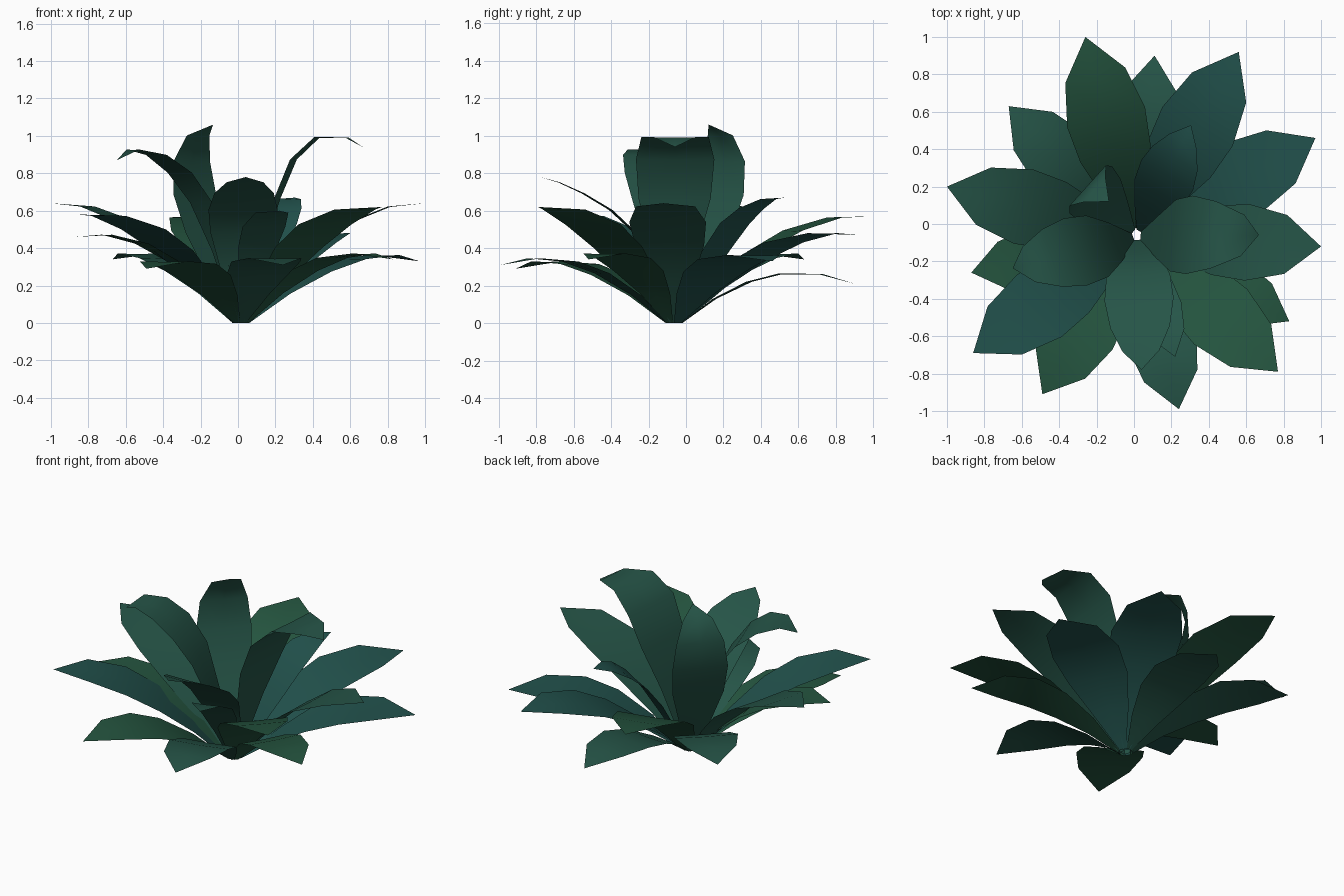
import bpy, bmesh, math

if "Cube" in bpy.data.objects:
    bpy.data.objects.remove(bpy.data.objects["Cube"])

def material(name, col):
    m = bpy.data.materials.new(name)
    m.diffuse_color = (*col, 1)
    m.use_nodes = True
    m.node_tree.nodes["Principled BSDF"].inputs["Base Color"].default_value = m.diffuse_color
    return m

TEAL = material("teal_green", (0.019, 0.09, 0.064))
GREEN = material("leaf_green", (0.018, 0.09, 0.05))
BLUE = material("blue_green", (0.016, 0.085, 0.074))

# half-width of the blade along its length, relative to the widest point
OUTER_W = (0.10, 0.55, 0.90, 1.0, 0.77, 0.0)
INNER_W = (0.12, 0.58, 0.92, 1.0, 0.86, 0.53, 0.0)
STEPS = (0.0, 0.19, 0.39, 0.58, 0.8, 1.0)
BASE = (0.015, -0.065)      # the crown sits slightly in front of the centre

def leaf(name, azimuth, facing, path, widths, half, mat, fold=0.004):
    """Pointed blade following (radius, height) path, drawn towards BASE at its foot."""
    ux, uy = math.cos(azimuth), math.sin(azimuth)
    sx, sy = -math.sin(facing), math.cos(facing)
    reach = path[-1][0] if len(path) == 6 else None
    bm = bmesh.new()
    rows = []
    for i, (r, z) in enumerate(path):
        w = half * widths[i]
        pull = 1 - (r / reach if reach else i / (len(path) - 1))
        cx, cy = ux * r + BASE[0] * pull, uy * r + BASE[1] * pull
        offs = (-w, 0, w) if w else (0,)
        f = 0 if i == 0 else fold * widths[i]
        rows.append([bm.verts.new((cx + sx * o, cy + sy * o, z + (f if o else 0)))
                     for o in offs])
    for a, b in zip(rows, rows[1:]):
        for k in range(2):
            if len(b) == 1:
                bm.faces.new((a[k], b[0], a[k + 1]))
            else:
                bm.faces.new((a[k], b[k], b[k + 1], a[k + 1]))
    bmesh.ops.recalc_face_normals(bm, faces=bm.faces)
    if sum(f.normal.z for f in bm.faces) < 0:
        bmesh.ops.reverse_faces(bm, faces=bm.faces)
    for f in bm.faces:
        f.smooth = True
    me = bpy.data.meshes.new(name)
    bm.to_mesh(me)
    bm.free()
    me.materials.append(mat)
    ob = bpy.data.objects.new(name, me)
    bpy.context.collection.objects.link(ob)
    return ob

def arched(reach, tip_z):
    """Outward arching path ending at the given reach and height."""
    h = 0.13 + 0.06 * tip_z
    return [(0.04 + (reach - 0.04) * u, tip_z * u + 4 * h * u * (1 - u)) for u in STEPS]

# outer spreading leaves: tip x, y, z, half width, colour
outer = [
    (-0.26, 1.00, 0.57, 0.215, GREEN),
    (0.11, 0.90, 0.21, 0.18, TEAL),
    (0.56, 0.92, 0.47, 0.215, BLUE),
    (0.97, 0.46, 0.33, 0.21, BLUE),
    (1.00, -0.12, 0.64, 0.205, TEAL),
    (0.83, -0.52, 0.34, 0.17, GREEN),
    (0.77, -0.79, 0.62, 0.205, GREEN),
    (0.24, -0.99, 0.31, 0.19, TEAL),
    (0.22, -0.71, 0.60, 0.12, TEAL),
    (-0.49, -0.91, 0.29, 0.20, GREEN),
    (-0.86, -0.69, 0.58, 0.205, BLUE),
    (-0.87, -0.26, 0.46, 0.17, GREEN),
    (-1.00, 0.20, 0.64, 0.205, TEAL),
    (-0.67, 0.63, 0.34, 0.19, TEAL),
]
for n, (x, y, z, w, mat) in enumerate(outer, 1):
    leaf(f"outer_leaf_{n}", math.atan2(y, x), math.atan2(y - BASE[1], x - BASE[0]),
         arched(math.hypot(x, y), z), OUTER_W, w, mat)

# inner upright leaves: side, azimuth, (radius, height) path, half width
inner = [
    ("front", -87, [(.02, 0), (.10, .27), (.23, .48), (.37, .60), (.53, .69), (.67, .75), (.78, .78)], .185, TEAL),
    ("right", -5, [(.02, 0), (.12, .40), (.20, .66), (.29, .87), (.42, .99), (.58, .99), (.67, .94)], .21, TEAL),
    ("back", 60, [(.03, 0), (.14, .21), (.24, .39), (.34, .53), (.43, .61), (.52, .66), (.61, .67)], .16, BLUE),
    ("left", 200, [(.02, 0), (.12, .38), (.22, .64), (.34, .80), (.47, .895), (.60, .925), (.69, .87)], .19, TEAL),
    # tallest leaf, tip curling inward
    ("tall", 138, [(.03, 0), (.15, .25), (.25, .48), (.32, .68), (.34, .86), (.29, 1.0), (.18, 1.06)], .17, TEAL),
]
for side, az, path, w, mat in inner:
    a = math.radians(az)
    leaf(f"inner_leaf_{side}", a, a, path, INNER_W, w, mat)
